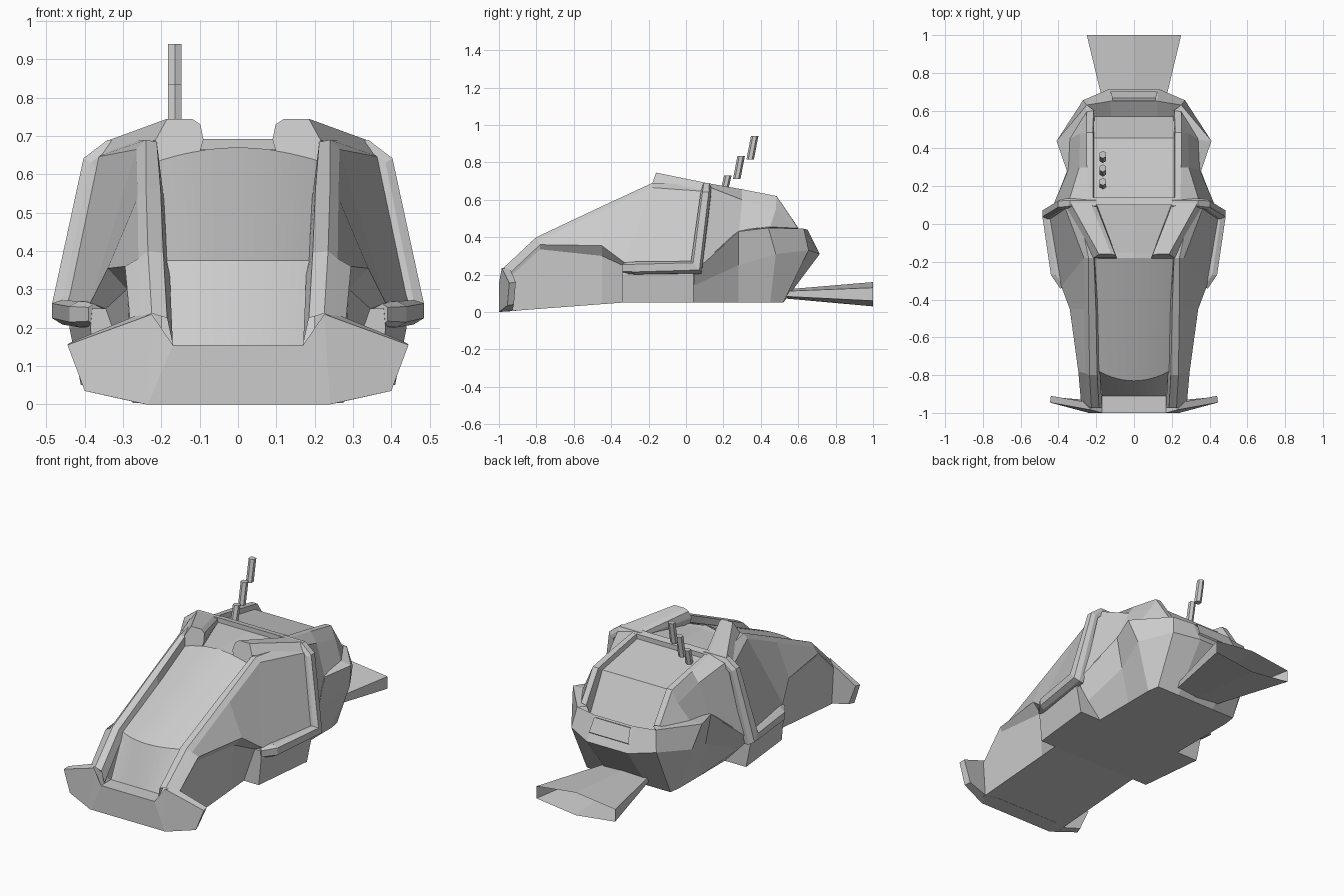
import bpy, bmesh, math
from mathutils import Vector

grey = bpy.data.materials.new("body grey")
grey.diffuse_color = (0.6, 0.6, 0.6, 1)


def loft(name, rows, ring=False, caps=False, mirror=True, smooth=False):
    """Bridge rows of points into quads, optionally mirrored across x = 0."""
    bm = bmesh.new()
    for sx in ((1, -1) if mirror else (1,)):
        vs = [[bm.verts.new((p[0] * sx, p[1], p[2])) for p in r] for r in rows]
        n = len(rows[0])
        for a, b in zip(vs, vs[1:]):
            for i in range(n if ring else n - 1):
                j = (i + 1) % n
                bm.faces.new((a[i], a[j], b[j], b[i]))
        if caps:
            bm.faces.new(vs[0])
            bm.faces.new(vs[-1])
    bmesh.ops.remove_doubles(bm, verts=bm.verts, dist=0.0005)
    bmesh.ops.dissolve_degenerate(bm, edges=bm.edges, dist=0.0005)
    bmesh.ops.recalc_face_normals(bm, faces=bm.faces)
    me = bpy.data.meshes.new(name)
    bm.to_mesh(me)
    bm.free()
    me.materials.append(grey)
    ob = bpy.data.objects.new(name, me)
    bpy.context.collection.objects.link(ob)
    if smooth:
        me.shade_smooth()
    return ob


def at(y, pts):
    return [(x, y, z) for x, z in pts]


# Hood sides: channel wall, raised rail, flank, undercut, skirt, floor
loft("hood_shell", [
    [(.17, -.97, .155), (.185, -.975, .225), (.225, -.975, .237), (.255, -.96, .225),
     (.28, -.95, .20), (.28, -.95, .18), (.275, -.95, .004), (0, -.95, .004)],
    [(.178, -.80, .34), (.195, -.80, .395), (.235, -.80, .40), (.26, -.79, .38),
     (.295, -.78, .36), (.285, -.78, .335), (.275, -.78, .017), (0, -.78, .017)],
    [(.19, -.45, .51), (.202, -.45, .56), (.24, -.45, .565), (.262, -.45, .54),
     (.34, -.45, .355), (.29, -.45, .30), (.275, -.45, .042), (0, -.45, .042)],
    [(.205, -.18, .60), (.212, -.18, .685), (.24, -.18, .69), (.265, -.18, .665),
     (.385, -.33, .265), (.345, -.34, .25), (.275, -.34, .05), (0, -.34, .05)],
    [(.21, .10, .62), (.24, .10, .68), (.30, .10, .685), (.37, .10, .645),
     (.455, .05, .25), (.42, .05, .22), (.275, .05, .05), (0, .05, .05)],
])

# Swept nose bumper
loft("nose_bumper", [
    [(0, -1, 0), (0, -1, .155), (0, -.91, .155), (0, -.91, .006)],
    [(.235, -1, 0), (.17, -1, .155), (.17, -.91, .155), (.2, -.91, .006)],
    [(.24, -1, 0), (.225, -.985, .235), (.27, -.94, .23), (.27, -.93, .006)],
    [(.40, -.955, .035), (.445, -.945, .155), (.44, -.91, .16), (.39, -.92, .04)],
], ring=True)
loft("bumper_tip", [
    [(.40, -.955, .035), (.445, -.945, .155)], [(.39, -.92, .04), (.44, -.91, .16)]])

# Curved windscreen with the steep panel below it
us = [i / 8 - 1 for i in range(17)]
low = [(.185 * u, -.83 + .05 * u * u, .375) for u in us]
loft("windscreen", [low, [(.212 * u, -.18, .67 - .035 * u * u) for u in us]],
     mirror=False, smooth=True)
loft("front_panel", [[(.17 * u, -.91, .155) for u in us], low], mirror=False)

# Roof deck between the shoulder pods
loft("roof_deck", [[(0, -.18, .67), (.212, -.18, .635)],
                   [(0, -.15, .665), (.2, -.15, .64)],
                   [(0, .10, .665), (.24, .10, .665)]])
loft("shoulder_pod", [
    [(.105, -.185, .64), (.09, -.18, .69), (.098, -.165, .73), (.12, -.16, .745),
     (.185, -.16, .745), (.215, -.18, .69), (.215, -.185, .62)],
    at(.11, [(.20, .62), (.20, .665), (.205, .68), (.23, .69), (.335, .69), (.375, .64), (.35, .6)]),
], ring=True, caps=True)

# Rear canopy with rails standing around the recessed windows
loft("rear_canopy", [
    at(.12, [(0, .662), (.212, .662), (.217, .688), (.245, .688), (.345, .67)]) + [(.445, .06, .23)],
    at(.30, [(0, .628), (.212, .628), (.217, .656), (.25, .656), (.29, .60)]) + [(.35, .285, .43)],
    [(0, .455, .60), (.212, .455, .60), (.217, .485, .62), (.252, .485, .62),
     (.285, .48, .55), (.34, .45, .455)],
    [(0, .57, .39), (.21, .57, .39), (.215, .60, .45), (.25, .595, .455), (.26, .58, .445), (.27, .57, .44)],
])
loft("canopy_header", [at(.10, [(0, .66), (.24, .66)]), at(.10, [(0, .692), (.24, .692)]),
                       at(.14, [(0, .685), (.24, .685)]), at(.14, [(0, .655), (.24, .655)])])

# Flared rear tub, narrow at the floor and wide at the rim, with a rising lip behind the window
loft("rear_tub", [
    [(.42, .04, .26), (.445, .05, .23), (.36, .04, .14), (.275, .04, .05), (0, .04, .05)],
    [(.31, .28, .44), (.355, .28, .43), (.32, .28, .25), (.275, .28, .05), (0, .28, .05)],
    [(.28, .45, .46), (.41, .44, .45), (.375, .48, .31), (.275, .45, .05), (0, .45, .05)],
    [(.21, .57, .39), (.25, .63, .445), (.27, .655, .33), (.265, .52, .05), (0, .52, .05)],
    [(.12, .57, .39), (.125, .65, .44), (.13, .715, .31), (.12, .52, .05), (0, .52, .05)],
    [(0, .57, .39), (0, .65, .44), (0, .715, .31), (0, .52, .05), (0, .52, .05)],
])
loft("rim_shelf", [[(.27, .45, .46), (.41, .44, .45)], [(.21, .60, .445), (.25, .63, .445)]])
# Raised plate on the back
loft("rear_plate", [
    [(0, .655, .43), (0, .668, .435), (0, .702, .36), (0, .69, .35)],
    [(.115, .655, .43), (.115, .668, .435), (.125, .702, .36), (.125, .69, .35)],
], ring=True)

# Sill boxes under the doors, tapering forward
loft("sill_box", [at(-.34, [(.2, .05), (.37, .05), (.385, .20), (.38, .25), (.2, .25)]),
                  at(.04, [(.2, .05), (.41, .05), (.44, .20), (.43, .25), (.2, .25)])],
     ring=True, caps=True)

# Door frame: roof hoop running down the side and forward along the sill
frame = []
for p, w, t in [((.20, .11, .668), (0, .025, 0), (0, 0, .022)),
                ((.335, .11, .668), (0, .025, 0), (.005, 0, .022)),
                ((.385, .105, .63), (0, .028, 0), (.018, 0, .012)),
                ((.458, .055, .24), (0, .028, -.032), (.027, 0, .004)),
                ((.415, -.27, .235), (0, 0, -.034), (.025, 0, 0)),
                ((.372, -.33, .235), (0, 0, -.03), (.018, -.012, 0))]:
    p, w, t = Vector(p), Vector(w), Vector(t)
    frame.append([p - w - t, p - w, p - w * .6 + t, p + w * .6 + t, p + w, p + w - t])
loft("door_frame", frame, ring=True, caps=True)

# Flared tail duct, open at the back
loft("tail_duct", [at(.50, [(-.13, .11), (0, .118), (.13, .11), (.13, .085), (0, .075), (-.13, .085)]),
                   at(1.0, [(-.25, .13), (0, .16), (.25, .13), (.25, .06), (0, .03), (-.25, .06)])],
     ring=True, mirror=False)

# Three stepped aerial rods, leaning back
for k, (y, z0, z1) in enumerate([(.212, .63, .73), (.283, .71, .835), (.355, .815, .94)]):
    rod = []
    for z, dy in ((z0, -.012), (z1, .012)):
        rod.append([(-.165 + .02 * math.sin(a * math.pi / 3), y + dy + .02 * math.cos(a * math.pi / 3), z)
                    for a in range(6)])
    loft(f"aerial_rod_{k + 1}", rod, ring=True, caps=True, mirror=False)
